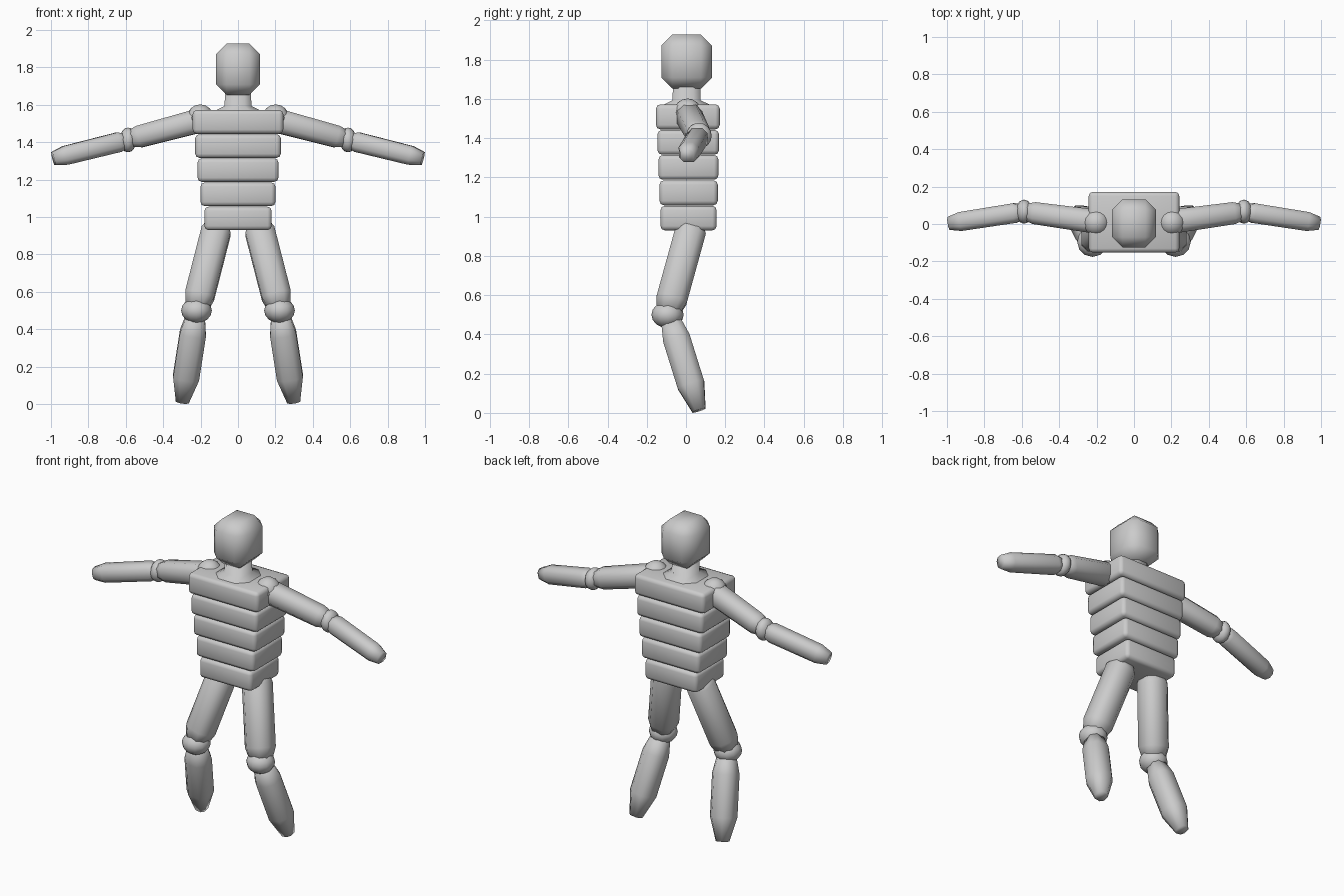
import bpy, bmesh, math
from mathutils import Vector, Matrix

if "Cube" in bpy.data.objects:
    bpy.data.objects.remove(bpy.data.objects["Cube"])


def finish(name, bm):
    bmesh.ops.recalc_face_normals(bm, faces=bm.faces)
    for f in bm.faces:
        f.smooth = True
    me = bpy.data.meshes.new(name)
    bm.to_mesh(me)
    bm.free()
    ob = bpy.data.objects.new(name, me)
    bpy.context.collection.objects.link(ob)
    return ob


def box(name, centre, size, bevel, segments=1):
    bm = bmesh.new()
    bmesh.ops.create_cube(bm, size=1)
    bmesh.ops.scale(bm, vec=size, verts=bm.verts)
    bmesh.ops.bevel(bm, geom=bm.edges[:], offset=bevel, segments=segments,
                    profile=0.5, affect='EDGES')
    bmesh.ops.translate(bm, vec=centre, verts=bm.verts)
    return finish(name, bm)


def ball(name, centre, radii, seg=12):
    bm = bmesh.new()
    bmesh.ops.create_uvsphere(bm, u_segments=seg, v_segments=8, radius=1)
    bmesh.ops.scale(bm, vec=radii, verts=bm.verts)
    bmesh.ops.translate(bm, vec=centre, verts=bm.verts)
    return finish(name, bm)


def limb(name, start, end, stations, up):
    """Eight-sided chamfered bar lofted from (fraction, radius) stations."""
    a, b = Vector(start), Vector(end)
    d = (b - a).normalized()
    u = (Vector(up) - d * d.dot(Vector(up))).normalized()
    v = d.cross(u)
    c = 0.5
    outline = [(1, -c), (1, c), (c, 1), (-c, 1), (-1, c), (-1, -c), (-c, -1), (c, -1)]
    bm = bmesh.new()
    rings = []
    for t, r in stations:
        p = a.lerp(b, t)
        rings.append([bm.verts.new(p + u * x * r + v * y * r) for x, y in outline])
    for r0, r1 in zip(rings, rings[1:]):
        for i in range(8):
            j = (i + 1) % 8
            bm.faces.new((r0[i], r0[j], r1[j], r1[i]))
    bm.faces.new(rings[0])
    bm.faces.new(rings[-1])
    return finish(name, bm)


# Torso: five stacked slabs (half width, y front, y back, z bottom, z top)
slabs = [
    (0.242, -0.153, 0.172, 1.445, 1.572),
    (0.229, -0.145, 0.168, 1.316, 1.442),
    (0.216, -0.140, 0.165, 1.188, 1.314),
    (0.200, -0.135, 0.162, 1.058, 1.185),
    (0.180, -0.130, 0.156, 0.930, 1.055),
]
for i, (w, y0, y1, z0, z1) in enumerate(slabs):
    box(f"torso_slab_{i + 1}", (0, (y0 + y1) / 2, (z0 + z1) / 2),
        (2 * w, y1 - y0, z1 - z0), 0.022, 2)

# Neck with flared collar
limb("neck", (0, 0.003, 1.54), (0, 0.003, 1.70),
     [(0, 0.125), (0.2, 0.115), (0.33, 0.072), (1, 0.068)], (1, 0, 0))

# Head
box("head", (0, 0.003, 1.79), (0.234, 0.258, 0.275), 0.056)

# Arms and legs, both sides
for s, side in ((-1, "left"), (1, "right")):
    ball(f"{side}_shoulder", (s * 0.202, 0.008, 1.53), (0.072, 0.072, 0.072), 16)
    limb(f"{side}_upper_arm", (s * 0.17, 0.008, 1.525), (s * 0.59, 0.066, 1.413),
         [(0, 0.05), (0.1, 0.064), (0.85, 0.059), (1, 0.04)], (0, 0, 1))
    ball(f"{side}_elbow", (s * 0.588, 0.066, 1.412), (0.045, 0.065, 0.066))
    limb(f"{side}_forearm", (s * 0.59, 0.066, 1.412), (s * 0.988, 0.004, 1.313),
         [(0, 0.036), (0.12, 0.053), (0.84, 0.051), (1, 0.035)], (0, 0, 1))
    limb(f"{side}_thigh", (s * 0.105, 0.035, 0.97), (s * 0.223, -0.092, 0.51),
         [(0, 0.055), (0.1, 0.079), (0.85, 0.079), (1, 0.058)], (1, 0, 0))
    ball(f"{side}_knee", (s * 0.222, -0.094, 0.50), (0.082, 0.082, 0.068))
    limb(f"{side}_shin", (s * 0.225, -0.08, 0.48), (s * 0.298, 0.066, 0.013),
         [(0, 0.048), (0.22, 0.07), (0.72, 0.07), (1, 0.035)], (1, 0, 0))
